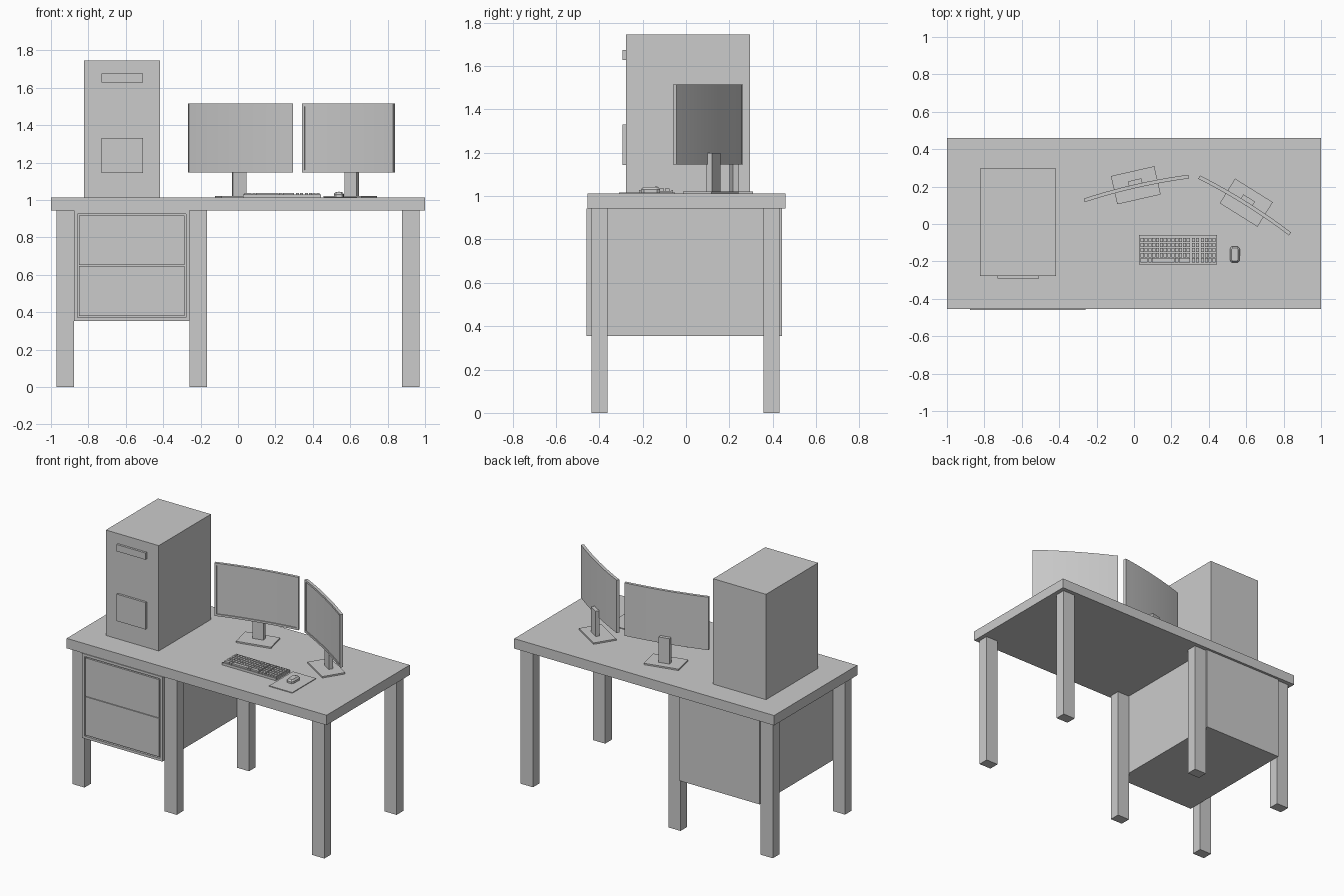
import bpy, bmesh
from math import radians
from mathutils import Matrix, Vector

if "Cube" in bpy.data.objects:
    bpy.data.objects.remove(bpy.data.objects["Cube"])


def finish(name, bm, matrix=None):
    bmesh.ops.recalc_face_normals(bm, faces=bm.faces)
    me = bpy.data.meshes.new(name)
    bm.to_mesh(me)
    bm.free()
    ob = bpy.data.objects.new(name, me)
    bpy.context.collection.objects.link(ob)
    if matrix:
        ob.matrix_world = matrix
    return ob


def add_box(bm, x, y, z):
    size = Vector((x[1] - x[0], y[1] - y[0], z[1] - z[0]))
    mid = Vector((x[0] + x[1], y[0] + y[1], z[0] + z[1])) / 2
    m = Matrix.Translation(mid) @ Matrix.Diagonal((*size, 1))
    bmesh.ops.create_cube(bm, size=1, matrix=m)


def box(name, x, y, z, matrix=None):
    bm = bmesh.new()
    add_box(bm, x, y, z)
    return finish(name, bm, matrix)


def extrude_outline(pts, z0, z1):
    bm = bmesh.new()
    f = bm.faces.new([bm.verts.new((px, py, z0)) for px, py in pts])
    r = bmesh.ops.extrude_face_region(bm, geom=[f], use_keep_orig=True)
    top = [v for v in r['geom'] if isinstance(v, bmesh.types.BMVert)]
    bmesh.ops.translate(bm, verts=top, vec=(0, 0, z1 - z0))
    bmesh.ops.recalc_face_normals(bm, faces=bm.faces)
    return bm, top


def recess_front(bm, border, depth):
    bm.normal_update()
    front = [f for f in bm.faces if f.normal.y < -0.9]
    bmesh.ops.inset_region(bm, faces=front, thickness=border, use_even_offset=True, use_boundary=True)
    bmesh.ops.inset_region(bm, faces=front, thickness=0.0005, depth=-depth,
                           use_even_offset=True, use_boundary=True)


TOP = 1.012

# Desk top and six legs
box("desk_top", (-1, 1), (-0.455, 0.46), (0.943, TOP))
for side, x0 in (("left", -0.97), ("middle", -0.26), ("right", 0.876)):
    for end, y0 in (("front", -0.436), ("back", 0.358)):
        box(f"{end}_{side}_leg", (x0, x0 + 0.094), (y0, y0 + 0.073), (0, 0.943))

# Drawer cabinet with a recessed front and two drawers
bm = bmesh.new()
add_box(bm, (-0.877, -0.26), (-0.46, 0.443), (0.354, 0.943))
bmesh.ops.recalc_face_normals(bm, faces=bm.faces)
recess_front(bm, 0.018, 0.02)
finish("drawer_cabinet", bm)
for name, z in (("lower_drawer", (0.38, 0.647)), ("upper_drawer", (0.651, 0.917))):
    box(name, (-0.851, -0.286), (-0.459, -0.435), z)

# Computer tower with front panels
box("computer_tower", (-0.823, -0.416), (-0.277, 0.296), (TOP, 1.745))
box("disc_slot", (-0.73, -0.508), (-0.292, -0.27), (1.628, 1.675))
box("lower_front_panel", (-0.73, -0.508), (-0.292, -0.27), (1.143, 1.33))


# Curved monitors on stands
def monitor(prefix, x, y, angle):
    m = Matrix.Translation((x, y, 0)) @ Matrix.Rotation(radians(angle), 4, 'Z')
    half, sag, thick, n = 0.286, 0.013, 0.02, 10
    ts = [-1 + 2 * i / n for i in range(n + 1)]
    arc = [(half * t, sag * (1 - t * t) - thick / 2) for t in ts]
    outline = arc + [(px, py + thick) for px, py in reversed(arc)]
    bm, _ = extrude_outline(outline, 1.147, 1.515)
    recess_front(bm, 0.014, 0.005)
    ob = finish(prefix + "_monitor_screen", bm, m)
    bpy.ops.object.select_all(action='DESELECT')
    ob.select_set(True)
    bpy.context.view_layer.objects.active = ob
    bpy.ops.object.shade_smooth_by_angle(angle=radians(30))
    box(prefix + "_monitor_neck", (-0.037, 0.037), (0.019, 0.047), (TOP, 1.198), m)
    box(prefix + "_monitor_base", (-0.119, 0.119), (-0.06, 0.095), (TOP, 1.022), m)


monitor("left", 0.0135, 0.19, 12.8)
monitor("right", 0.591, 0.099, -32)

# Keyboard tray with a raised rim
kx, ky = (0.027, 0.443), (-0.217, -0.06)
box("keyboard_body", kx, ky, (TOP, 1.024))
bm = bmesh.new()
add_box(bm, kx, (ky[0], ky[0] + 0.006), (1.024, 1.029))
add_box(bm, kx, (ky[1] - 0.006, ky[1]), (1.024, 1.029))
finish("keyboard_rim", bm)

# Keys: main block, navigation block, number pad
bm = bmesh.new()
pitch = 0.0205
row = 0.027
for start, cols in ((0.036, 13), (0.310, 2), (0.358, 4)):
    for r in range(5):
        y0 = ky[0] + 0.012 + r * row
        if start == 0.036 and r == 0:
            spans = [(0, 2), (2, 3), (3, 9), (9, 10), (10, 13)]
        else:
            spans = [(c, c + 1) for c in range(cols)]
        for a, b in spans:
            add_box(bm, (start + a * pitch, start + b * pitch - 0.004),
                    (y0, y0 + row - 0.005), (1.024, 1.036))
finish("keyboard_keys", bm)

# Mouse mat and mouse
box("mouse_mat", (0.457, 0.635), (-0.31, -0.05), (TOP, 1.017))
mx, my = 0.539, -0.162
half_outline = [(0.016, -0.045), (0.026, -0.032), (0.027, 0.028), (0.016, 0.043)]
outline = half_outline + [(-px, py) for px, py in reversed(half_outline)]
bm, top = extrude_outline([(mx + px, my + py) for px, py in outline], 1.017, 1.03)
cap = [f for f in bm.faces if f.normal.z > 0.9]
bmesh.ops.inset_region(bm, faces=cap, thickness=0.009, depth=0.012, use_even_offset=True)
finish("mouse", bm)
box("mouse_wheel", (mx - 0.003, mx + 0.003), (my + 0.018, my + 0.03), (1.03, 1.044))
